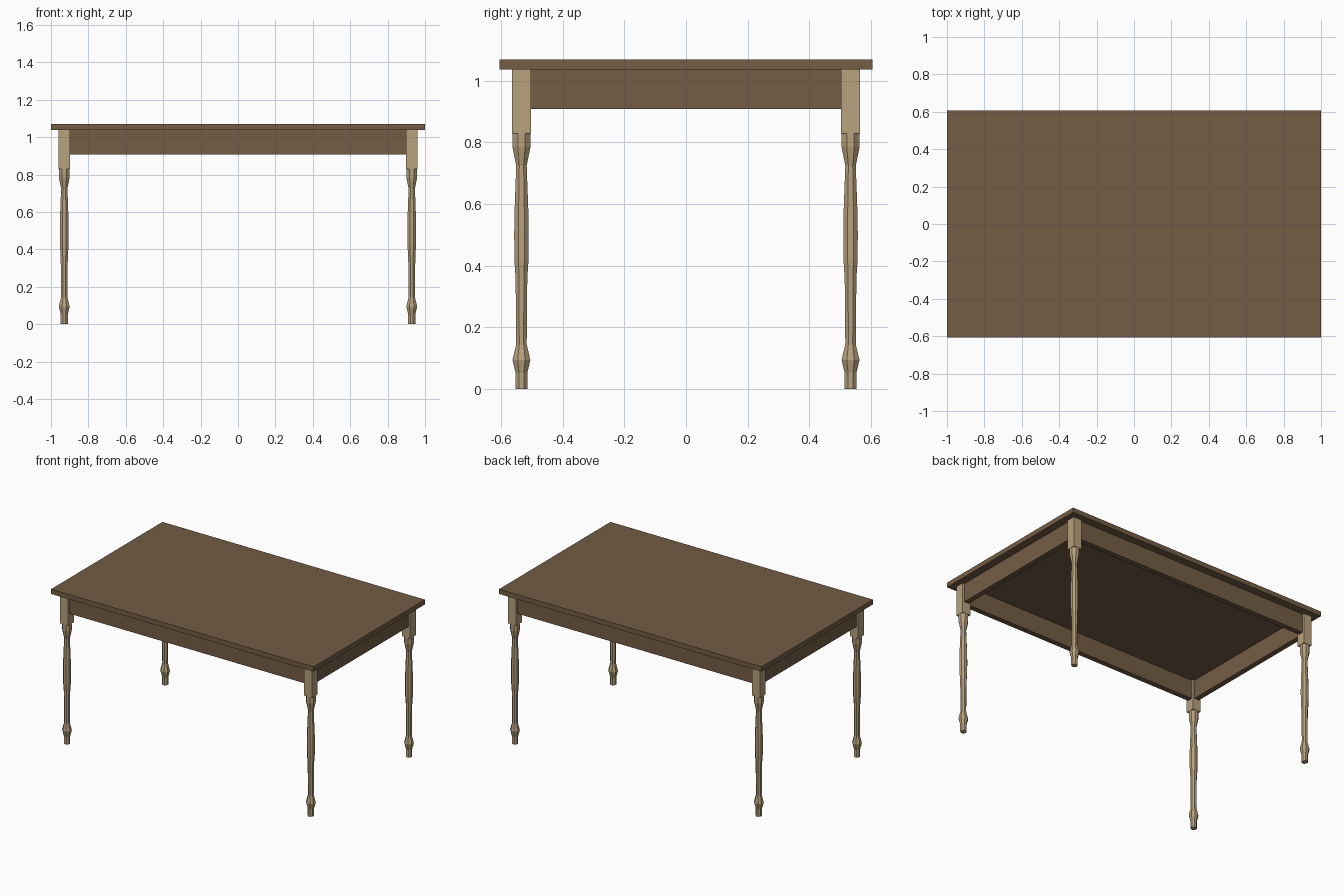
import bpy, bmesh, math

if "Cube" in bpy.data.objects:
    bpy.data.objects.remove(bpy.data.objects["Cube"])

# Flat colours
def material(name, rgb):
    m = bpy.data.materials.new(name)
    m.diffuse_color = (*rgb, 1)
    m.use_nodes = True
    m.node_tree.nodes["Principled BSDF"].inputs["Base Color"].default_value = m.diffuse_color
    return m

dark_wood = material("dark_wood", (0.175, 0.108, 0.060))
light_wood = material("light_wood", (0.48, 0.36, 0.205))

LEG_X, LEG_Y = 0.929, 0.534      # leg centres
BLOCK = 0.061                    # leg block width
BLOCK_Z, APRON_Z, TOP_Z, HEIGHT = 0.83, 0.908, 1.037, 1.07
SIDES = 8

def finish(bm, name, mat):
    bmesh.ops.recalc_face_normals(bm, faces=bm.faces)
    mesh = bpy.data.meshes.new(name)
    bm.to_mesh(mesh)
    bm.free()
    mesh.materials.append(mat)
    obj = bpy.data.objects.new(name, mesh)
    bpy.context.collection.objects.link(obj)
    return obj

def add_box(bm, lo, hi):
    verts = bmesh.ops.create_cube(bm, size=1)["verts"]
    for v in verts:
        for i in range(3):
            v.co[i] = lo[i] if v.co[i] < 0 else hi[i]

def box(name, lo, hi, mat):
    bm = bmesh.new()
    add_box(bm, lo, hi)
    return finish(bm, name, mat)

# Table top
box("table_top", (-1, -0.606, TOP_Z), (1, 0.606, HEIGHT), dark_wood)

# Aprons between the leg blocks
inset, half = BLOCK / 2, 0.018
for s, side in ((-1, "front"), (1, "back")):
    box(side + "_apron", (-LEG_X + inset, s * LEG_Y - half, APRON_Z),
        (LEG_X - inset, s * LEG_Y + half, TOP_Z), dark_wood)
for s, side in ((-1, "left"), (1, "right")):
    box(side + "_apron", (s * LEG_X - half, -LEG_Y + inset, APRON_Z),
        (s * LEG_X + half, LEG_Y - inset, TOP_Z), dark_wood)

# Turned leg profile: (radius, height)
PROFILE = [(0.019, 0), (0.019, 0.052), (0.029, 0.094), (0.017, 0.145),
           (0.019, 0.36), (0.023, 0.42), (0.0235, 0.50), (0.023, 0.56),
           (0.017, 0.725), (0.029, 0.785), (0.029, BLOCK_Z)]

def leg(name, x, y):
    bm = bmesh.new()
    rings = []
    for r, z in PROFILE:
        r /= math.cos(math.pi / SIDES)       # flat sides face the axes
        ring = []
        for i in range(SIDES):
            a = (i + 0.5) * math.tau / SIDES
            ring.append(bm.verts.new((r * math.cos(a), r * math.sin(a), z)))
        rings.append(ring)
    for low, high in zip(rings, rings[1:]):
        for i in range(SIDES):
            j = (i + 1) % SIDES
            bm.faces.new((low[i], low[j], high[j], high[i]))
    bm.faces.new(rings[0][::-1])
    bm.faces.new(rings[-1])
    h = BLOCK / 2
    add_box(bm, (-h, -h, BLOCK_Z), (h, h, TOP_Z))
    finish(bm, name, light_wood).location = (x, y, 0)

for sx, nx in ((-1, "left"), (1, "right")):
    for sy, ny in ((-1, "front"), (1, "back")):
        leg(f"{ny}_{nx}_leg", sx * LEG_X, sy * LEG_Y)
